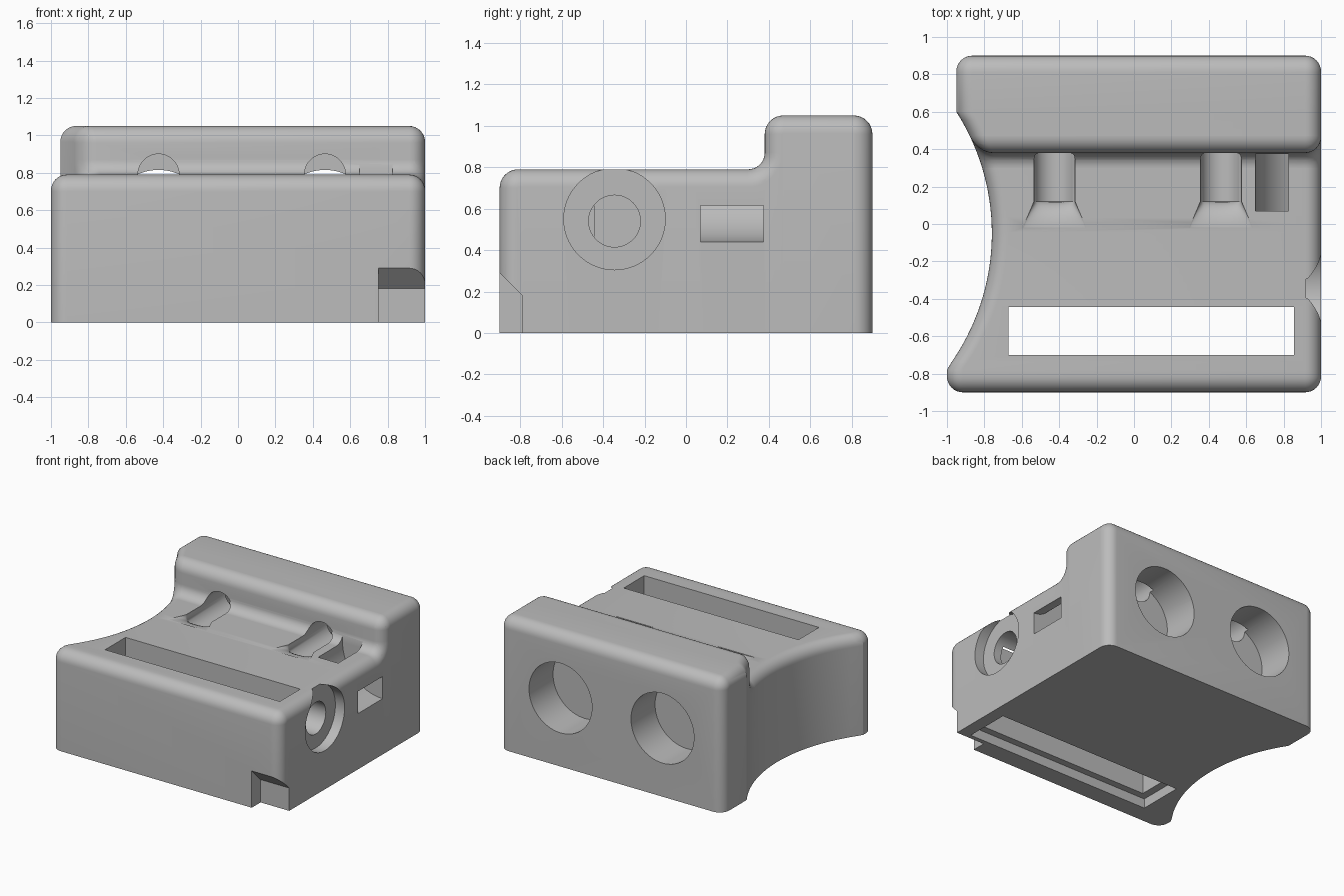
import bpy, bmesh
from math import sin, cos, pi, sqrt, radians
from mathutils import Vector, Matrix

cube = bpy.data.objects.get("Cube")
if cube:
    bpy.data.objects.remove(cube, do_unlink=True)

grey = bpy.data.materials.new("plain grey")
grey.use_nodes = True
grey.diffuse_color = (0.5, 0.5, 0.5, 1)
grey.node_tree.nodes["Principled BSDF"].inputs["Base Color"].default_value = (0.5, 0.5, 0.5, 1)


def make_object(name, bm):
    bmesh.ops.recalc_face_normals(bm, faces=bm.faces)
    mesh = bpy.data.meshes.new(name)
    bm.to_mesh(mesh)
    bm.free()
    mesh.materials.append(grey)
    obj = bpy.data.objects.new(name, mesh)
    bpy.context.collection.objects.link(obj)
    return obj


def skin(bm, rings, closed):
    """Join rows of points with quads and return the rows of vertices."""
    rows = [[bm.verts.new(p) for p in ring] for ring in rings]
    for a, b in zip(rows, rows[1:]):
        n = len(a)
        for i in range(n if closed else n - 1):
            j = (i + 1) % n
            bm.faces.new((a[i], a[j], b[j], b[i]))
    return rows


def loft(name, rings):
    bm = bmesh.new()
    rows = skin(bm, rings, True)
    bm.faces.new(rows[0])
    bm.faces.new(rows[-1])
    return make_object(name, bm)


def box(name, x, y, z):
    return loft(name, [[(a, b, h) for a, b in
                        ((x[0], y[0]), (x[1], y[0]), (x[1], y[1]), (x[0], y[1]))] for h in z])


def ellipse(cx, y, cz, rx, rz, n=48):
    return [(cx + rx * cos(2 * pi * i / n), y, cz + rz * sin(2 * pi * i / n)) for i in range(n)]


def x_cylinder(name, y, z, r, x0, x1, n=64):
    return loft(name, [[(x, y + r * cos(2 * pi * i / n), z + r * sin(2 * pi * i / n))
                        for i in range(n)] for x in (x0, x1)])


# Body: stepped side profile of (y, z, normal), swept across with rounded ends
STEPS = 8
ROUND, EDGE, COVE = 0.09, 0.085, 0.08
profile = [(-0.9, 0, pi)]


def corner(cy, cz, r, start, end, side=1):
    for i in range(STEPS + 1):
        a = radians(start + (end - start) * i / STEPS)
        profile.append((cy + side * r * cos(a), cz + side * r * sin(a), a))


corner(-0.9 + ROUND, 0.79 - ROUND, ROUND, 180, 90)
corner(0.38 - COVE, 0.79 + COVE, COVE, 90, 180, -1)
corner(0.38 + ROUND, 1.05 - ROUND, ROUND, 180, 90)
corner(0.9 - ROUND, 1.05 - ROUND, ROUND, 90, 0)
profile.append((0.9, 0, 0))

section = [(1 - EDGE * (1 - cos(t)), EDGE * (1 - sin(t)))
           for t in (pi / 2 * i / STEPS for i in range(STEPS + 1))]
section = [(-x, d) for x, d in section] + section[::-1]

bm = bmesh.new()
rows = skin(bm, [[(x, y - d * cos(a), z - d * sin(a)) for x, d in section]
                 for y, z, a in profile], False)
bm.faces.new([r[0] for r in rows])
bm.faces.new([r[-1] for r in rows])
bm.faces.new(rows[0] + rows[-1][::-1])


# Hollow left side: slice the body, then push the left end in along an arc
def left_edge(y):
    if y > 0.6:
        return -0.95
    return max(-1, -1.967 + sqrt(1.207 ** 2 - (y + 0.05) ** 2))


for i in range(33):
    y = -0.78 + (0.6 + 0.78) * i / 32
    bmesh.ops.bisect_plane(bm, geom=bm.verts[:] + bm.edges[:] + bm.faces[:], dist=1e-5,
                           plane_co=(0, y, 0), plane_no=(0, 1, 0))
for v in bm.verts:
    if v.co.x < 0:
        v.co.x += left_edge(v.co.y) + 1
body = make_object("body", bm)

# Long slot with a wider recess underneath
cutters = [box("slot", (-0.67, 0.855), (-0.70, -0.445), (-0.1, 1)),
           box("slot_recess", (-0.73, 0.9), (-0.755, -0.395), (-0.1, 0.075))]

# Chamfered notch in the lower front corner
notch = [(-1, -0.1), (-0.79, -0.1), (-0.79, 0.18), (-0.9, 0.29), (-1, 0.39)]
cutters.append(loft("corner_notch", [[(x, y, z) for y, z in notch] for x in (0.75, 1.1)]))

# Back sockets, and the guide grooves that flare out onto the deck
for side, x in (("right", -0.425), ("left", 0.465)):
    cutters.append(loft(side + "_socket", [ellipse(x, y, 0.54, 0.275, 0.275, 64)
                                           for y in (0.6, 1)]))
    rings = [ellipse(x, 0.64, 0.79, 0.11, 0.11)]
    for i in range(9):
        t = pi / 2 * i / 8
        rings.append(ellipse(x, -0.02 + 0.14 * cos(t), 0.79, 0.11 + 0.06 * (1 - cos(t)),
                             0.004 + 0.106 * (1 - sin(t))))
    cutters.append(loft(side + "_groove", rings))

# Curved strap channel from the deck to the left side
arc = [radians(180 + 90 * i / 16) for i in range(17)]
outer = [(1 + 0.35 * cos(a), 0.79 + 0.35 * sin(a)) for a in arc]
inner = [(1 + 0.175 * cos(a), 0.79 + 0.175 * sin(a)) for a in arc]
channel = ([(0.65, 0.92)] + outer + [(1.1, 0.44), (1.1, 0.615)] + inner[::-1] + [(0.825, 0.92)])
cutters.append(loft("strap_channel", [[(x, y, z) for x, z in channel] for y in (0.07, 0.375)]))

# Stepped round port on the left side
cutters.append(x_cylinder("port_recess", -0.345, 0.55, 0.245, 0.92, 1.1))
cutters.append(x_cylinder("port_bore", -0.345, 0.54, 0.125, 0.6, 1.1))

# Cut everything out of the body
bpy.context.view_layer.objects.active = body
for cutter in cutters:
    cutter.hide_render = True
    mod = body.modifiers.new(cutter.name, 'BOOLEAN')
    mod.operation = 'DIFFERENCE'
    mod.solver = 'EXACT'
    mod.object = cutter
    bpy.ops.object.modifier_apply(modifier=mod.name)
    bpy.data.objects.remove(cutter, do_unlink=True)

bpy.ops.object.select_all(action='DESELECT')
body.select_set(True)
bpy.ops.object.shade_smooth_by_angle(angle=radians(28))
